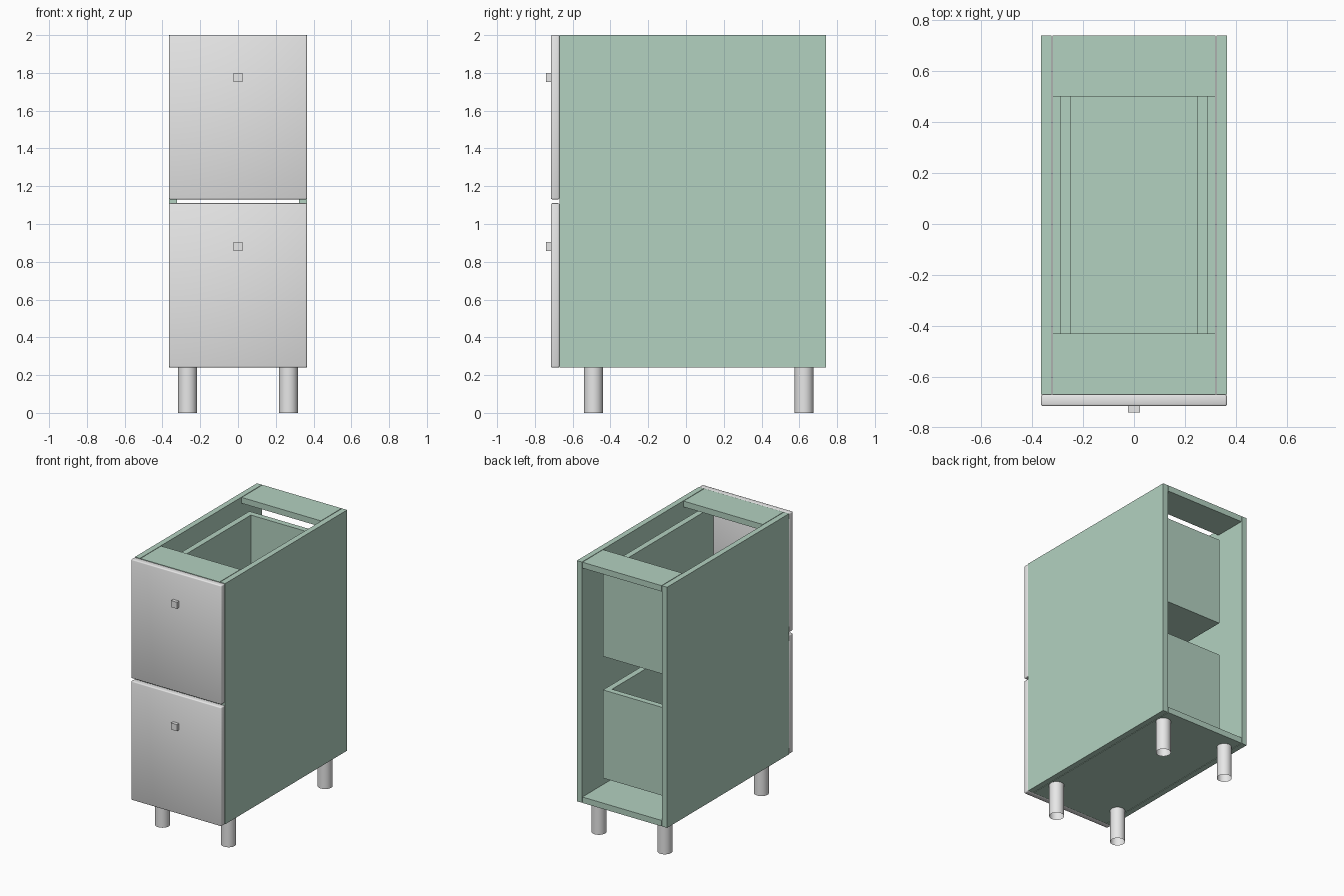
import bpy
import bmesh
from mathutils import Matrix, Vector

cube = bpy.data.objects.get("Cube")
if cube:
    bpy.data.objects.remove(cube, do_unlink=True)


def make_material(name, colour):
    mat = bpy.data.materials.new(name)
    mat.use_nodes = True
    mat.diffuse_color = colour
    mat.node_tree.nodes["Principled BSDF"].inputs["Base Color"].default_value = colour
    return mat


GREEN = make_material("sage green", (0.45, 0.64, 0.53, 1))
GREY = make_material("light grey", (0.8, 0.8, 0.8, 1))


def add_object(name, bm, mat, smooth=False):
    mesh = bpy.data.meshes.new(name)
    bm.to_mesh(mesh)
    bm.free()
    mesh.materials.append(mat)
    for poly in mesh.polygons:
        poly.use_smooth = smooth
    obj = bpy.data.objects.new(name, mesh)
    bpy.context.collection.objects.link(obj)
    return obj


def add_box(name, low, high, mat, bevel=0):
    low, high = Vector(low), Vector(high)
    bm = bmesh.new()
    place = Matrix.Translation((low + high) / 2) @ Matrix.Diagonal((*(high - low), 1))
    bmesh.ops.create_cube(bm, size=1, matrix=place)
    if bevel:
        bmesh.ops.bevel(bm, geom=bm.edges[:], offset=bevel, segments=2,
                        profile=0.5, affect='EDGES')
    return add_object(name, bm, mat, smooth=bevel > 0)


T = 0.043                      # board thickness
W = 0.365                      # half width of the cabinet
IN = W - T - 0.002             # half width between the sides
FRONT, BACK = -0.67, 0.74
BASE, TOP = 0.24, 2.0

# Carcass: two sides, bottom board and two top rails, open at the back
for side, s in (("left", 1), ("right", -1)):
    xs = sorted((s * W, s * (W - T + 0.002)))
    add_box(side + "_side_panel", (xs[0], FRONT, BASE), (xs[1], BACK, TOP), GREEN)
add_box("bottom_panel", (-IN, FRONT, BASE), (IN, BACK, BASE + T), GREEN)
add_box("front_top_rail", (-IN, FRONT, TOP - T), (IN, -0.43, TOP), GREEN)
add_box("back_top_rail", (-IN, 0.5, TOP - T), (IN, BACK, TOP), GREEN)


# Drawers: box open at the top, with a softened front and a square knob
def add_drawer(name, box_low, front_low, front_high, knob_z):
    half, back, box_high = 0.29, 0.545, box_low + 0.645
    for side, s in (("left", 1), ("right", -1)):
        xs = sorted((s * half, s * (half - T)))
        add_box(f"{name}_{side}_wall", (xs[0], FRONT, box_low),
                (xs[1], back, box_high), GREEN)
    inner = half - T
    add_box(name + "_back_wall", (-inner, back - T, box_low),
            (inner, back, box_high), GREEN)
    add_box(name + "_floor", (-inner, FRONT, box_low),
            (inner, back - T, box_low + T), GREEN)
    add_box(name + "_front", (-W, FRONT - 0.045, front_low),
            (W, FRONT, front_high), GREY, bevel=0.007)
    k = 0.024
    add_box(name + "_knob", (-k, -0.74, knob_z - k), (k, -0.71, knob_z + k), GREY)


add_drawer("lower_drawer", 0.355, BASE, 1.11, 0.88)
add_drawer("upper_drawer", 1.245, 1.13, TOP, 1.775)

# Legs: open round tubes
for side, x in (("left", 0.267), ("right", -0.267)):
    for end, y in (("front", -0.49), ("back", 0.625)):
        bm = bmesh.new()
        bmesh.ops.create_cone(bm, cap_ends=False, segments=32, radius1=0.05,
                              radius2=0.05, depth=BASE,
                              matrix=Matrix.Translation((x, y, BASE / 2)))
        add_object(f"{end}_{side}_leg", bm, GREY, smooth=True)
